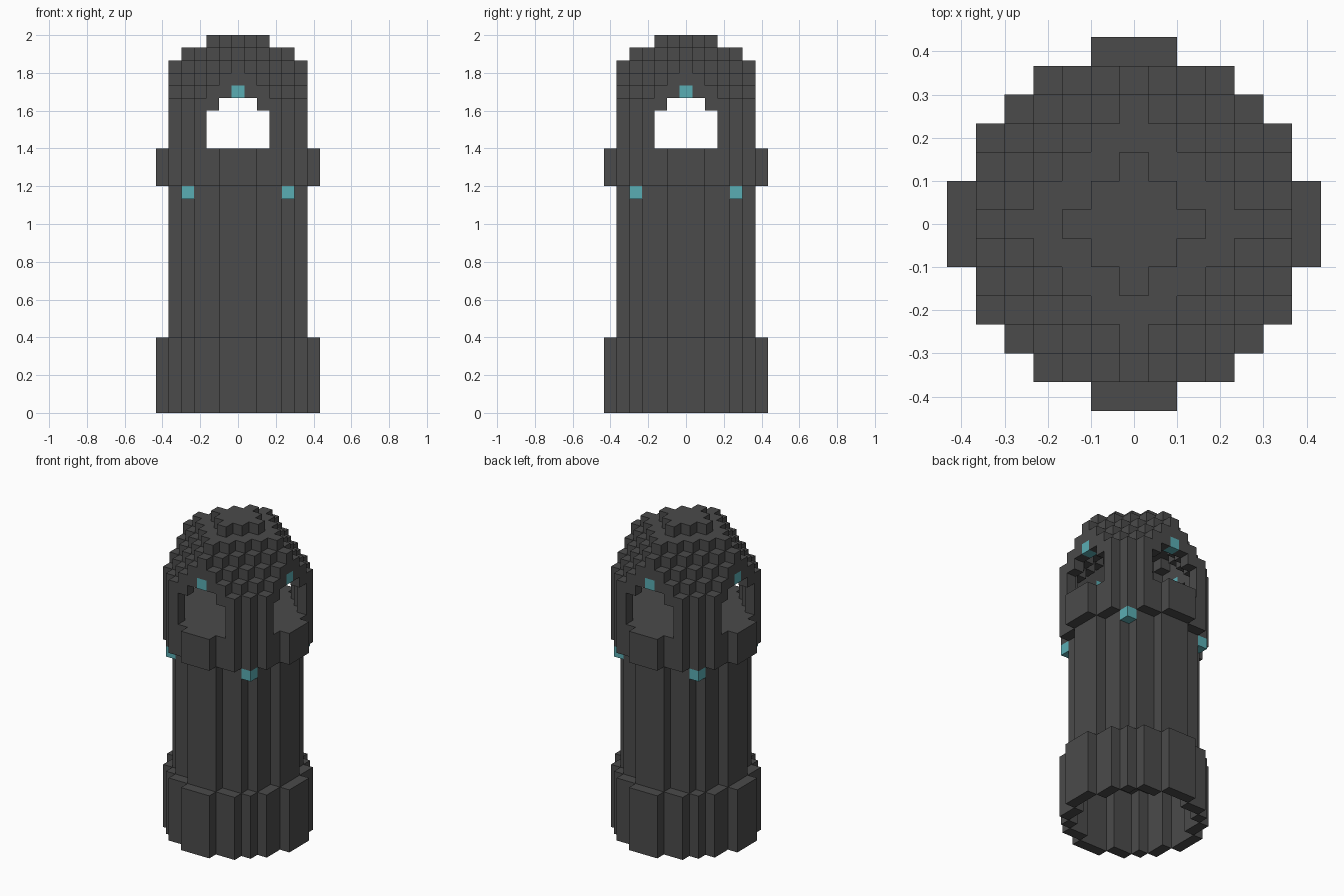
import bpy
import bmesh
from mathutils import Vector

if "Cube" in bpy.data.objects:
    bpy.data.objects.remove(bpy.data.objects["Cube"], do_unlink=True)

UNIT = 2 / 30      # edge length of one block
REACH = range(-6, 7)
AXES = [Vector(v) for v in ((1, 0, 0), (0, 1, 0), (0, 0, 1))]


def material(name, colour):
    mat = bpy.data.materials.new(name)
    mat.use_nodes = True
    mat.diffuse_color = colour
    mat.node_tree.nodes["Principled BSDF"].inputs["Base Color"].default_value = colour
    return mat


def build_blocks(name, cells, mat):
    """Make one object from a set of block cells, keeping only the outer faces."""
    bm = bmesh.new()
    verts = {}

    def vert(corner):
        key = tuple(round(2 * c) for c in corner)
        if key not in verts:
            verts[key] = bm.verts.new(corner * UNIT)
        return verts[key]

    for cell in cells:
        centre = Vector(cell) + AXES[2] / 2
        for i in range(3):
            for sign in (-1, 1):
                n = AXES[i] * sign
                if tuple(int(c) for c in Vector(cell) + n) in cells:
                    continue
                u = AXES[(i + 1) % 3] / 2
                v = n.cross(u)
                mid = centre + n / 2
                bm.faces.new([vert(mid + a * u + b * v)
                              for a, b in ((1, 1), (-1, 1), (-1, -1), (1, -1))])
    bm.normal_update()
    mesh = bpy.data.meshes.new(name)
    bm.to_mesh(mesh)
    bm.free()
    mesh.materials.append(mat)
    obj = bpy.data.objects.new(name, mesh)
    bpy.context.collection.objects.link(obj)
    return obj


def disc(limit, widest=6):
    return {(x, y) for x in REACH for y in REACH
            if x * x + y * y <= limit and max(abs(x), abs(y)) <= widest}


def stack(plan, low, high):
    return {(x, y, k) for x, y in plan for k in range(low, high)}


def dome_top(spread):
    """Highest block layer at a given stepped distance from the axis."""
    return 29 if spread <= 2 else min(28, 32 - spread)


stone = material("dark grey stone", (0.07, 0.07, 0.07, 1))
glow = material("teal lamp", (0.102, 0.423, 0.456, 1))

wide, narrow, core = disc(38), disc(26), disc(18)

# Foot ring, hollow shaft and solid gallery floor
build_blocks("base_ring", stack(wide - narrow, 0, 6), stone)
build_blocks("shaft", stack(narrow - core, 6, 18), stone)
build_blocks("gallery", stack(wide, 18, 21), stone)

# Lamps: one above each window, one under each gallery corner
window_lamps = {(0, 5, 25), (0, -5, 25), (5, 0, 25), (-5, 0, 25)}
corner_lamps = {(x, y, 17) for x in (-4, 4) for y in (-4, 4)}
build_blocks("window_lamps", window_lamps, glow)
build_blocks("corner_lamps", corner_lamps, glow)

# Lantern room with four arched windows under a stepped dome
room = disc(26, 4)
lantern = set()
for x, y in disc(38, 5):
    spread = abs(x) + abs(y)
    top = dome_top(spread)
    ceiling = min(top - 1, dome_top(spread + 1))
    side = min(abs(x), abs(y))
    for k in range(21, top + 1):
        hollow = (x, y) in room and k <= ceiling
        window = max(abs(x), abs(y)) == 5 and (
            (side <= 2 and k < 24) or (side <= 1 and k < 25))
        if not hollow and not window:
            lantern.add((x, y, k))
build_blocks("lantern_dome", lantern - window_lamps, stone)
